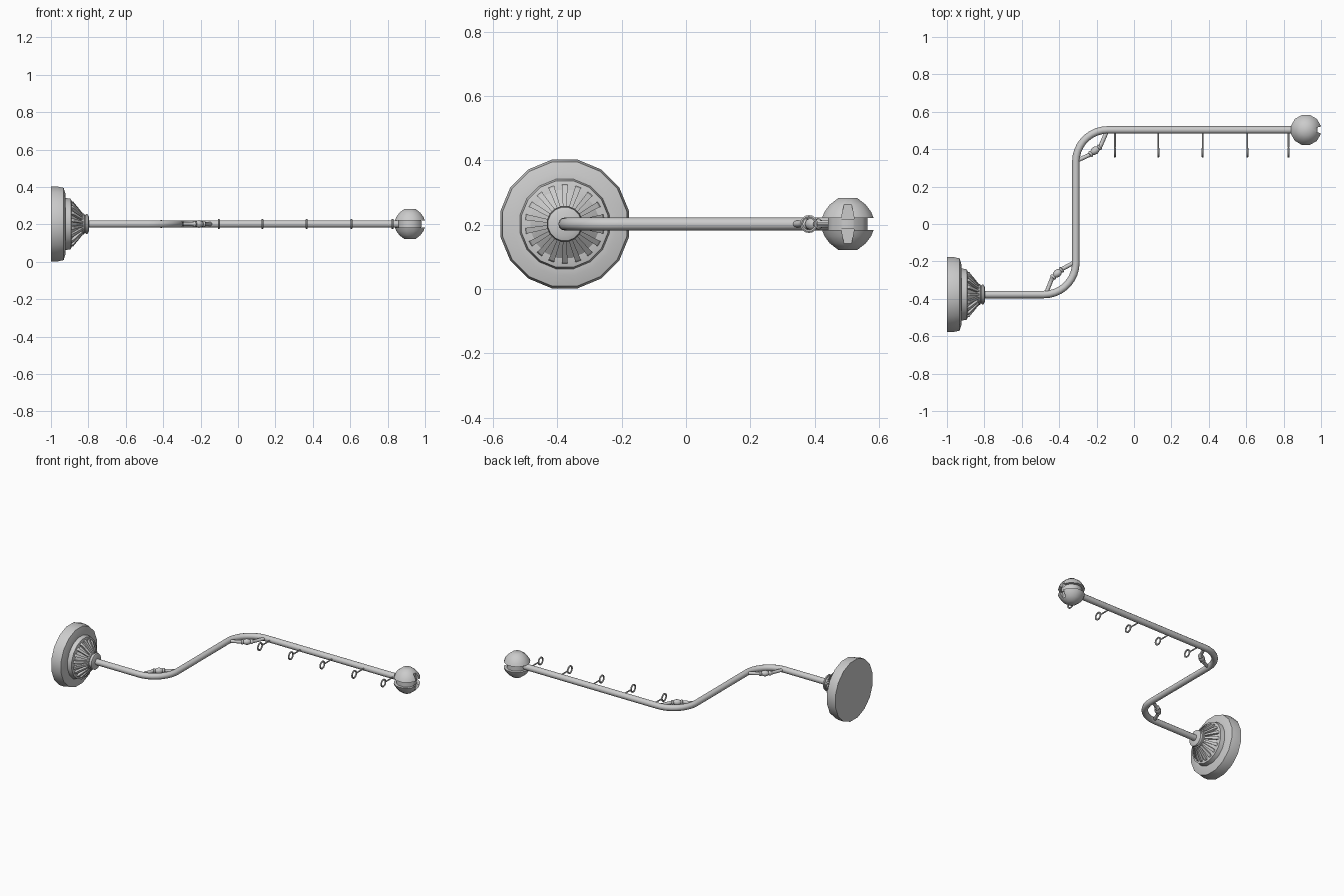
import bpy, bmesh, math
from mathutils import Vector, Matrix

if "Cube" in bpy.data.objects:
    bpy.data.objects.remove(bpy.data.objects["Cube"])

Z = 0.202          # height of the whole rail
BASE_Y = -0.377    # wall plate axis
RAIL_Y = 0.503     # long hanging rail


def smooth(ob, angle=35):
    bpy.ops.object.select_all(action='DESELECT')
    ob.select_set(True)
    bpy.context.view_layer.objects.active = ob
    bpy.ops.object.shade_smooth_by_angle(angle=math.radians(angle))


def add_mesh(name, bm, matrix=Matrix()):
    bmesh.ops.recalc_face_normals(bm, faces=bm.faces)
    bm.transform(matrix)
    me = bpy.data.meshes.new(name)
    bm.to_mesh(me)
    bm.free()
    ob = bpy.data.objects.new(name, me)
    bpy.context.collection.objects.link(ob)
    return ob


def lathe(name, profile, n, matrix, angle=35):
    """Revolve (radius, height) points about local z and cap both ends."""
    bm = bmesh.new()
    rings = []
    for r, h in profile:
        ts = [2 * math.pi * (i + 0.5) / n for i in range(n)]
        rings.append([bm.verts.new((r * math.cos(t), r * math.sin(t), h)) for t in ts])
    for a, b in zip(rings, rings[1:]):
        for i in range(n):
            j = (i + 1) % n
            bm.faces.new((a[i], a[j], b[j], b[i]))
    bm.faces.new(rings[0])
    bm.faces.new(rings[-1])
    ob = add_mesh(name, bm, matrix)
    smooth(ob, angle)
    return ob


def tube(name, pts, radii, sides_res=2, cyclic=False):
    """Round bar through points, with a radius per point."""
    cu = bpy.data.curves.new(name, 'CURVE')
    cu.dimensions = '3D'
    cu.bevel_depth = 1.0
    cu.bevel_resolution = sides_res
    cu.use_fill_caps = True
    sp = cu.splines.new('POLY')
    sp.points.add(len(pts) - 1)
    for p, co, r in zip(sp.points, pts, radii):
        p.co = (*co, 1)
        p.radius = r
    sp.use_cyclic_u = cyclic
    tmp = bpy.data.objects.new(name + "_curve", cu)
    bpy.context.collection.objects.link(tmp)
    deps = bpy.context.evaluated_depsgraph_get()
    me = bpy.data.meshes.new_from_object(tmp.evaluated_get(deps))
    bpy.data.objects.remove(tmp)
    ob = bpy.data.objects.new(name, me)
    bpy.context.collection.objects.link(ob)
    smooth(ob, 50)
    return ob


def arc(cx, cy, r, a0, a1, n=9):
    out = []
    for i in range(n + 1):
        a = math.radians(a0 + (a1 - a0) * i / n)
        out.append((cx + r * math.cos(a), cy + r * math.sin(a), Z))
    return out


# wall plate: stepped disc, cone and collar, revolved about x
to_x = Matrix.Translation((0, BASE_Y, Z)) @ Matrix.Rotation(math.pi / 2, 4, 'Y')
lathe("wall_plate", [(.204, -1), (.204, -.965), (.197, -.932), (.162, -.922), (.142, -.921),
                     (.137, -.893), (.125, -.89), (.108, -.888), (.045, -.837)], 16, to_x, 25)
lathe("collar", [(.046, -.85), (.057, -.836), (.057, -.823), (.05, -.821), (.05, -.815),
                 (.055, -.813), (.053, -.803), (.038, -.797)], 16, to_x, 25)

# raised ribs around the cone
bm = bmesh.new()
for k in range(18):
    rot = Matrix.Rotation(2 * math.pi * k / 18, 4, 'Z')
    rib = [(.09, -.892), (.124, -.892), (.119, -.88), (.056, -.829), (.035, -.835)]
    sides = []
    for s in (-1, 1):
        sides.append([bm.verts.new(rot @ Vector((r, s * (.003 + .05 * r), h))) for r, h in rib])
    bm.faces.new(sides[0])
    bm.faces.new(sides[1])
    for i in range(5):
        j = (i + 1) % 5
        bm.faces.new((sides[0][i], sides[0][j], sides[1][j], sides[1][i]))
add_mesh("cone_ribs", bm, to_x)

# bent rail
R = 0.17
X_MID = -0.311
path = [(-.82, BASE_Y, Z)]
path += arc(X_MID - R, BASE_Y + R, R, -90, 0)
path += arc(X_MID + R, RAIL_Y - R, R, 180, 90)
path += [(.88, RAIL_Y, Z)]
tube("rail", path, [.02] * len(path), 4)

# turned braces on the inside of both bends
def brace(name, a, b, c, d):
    a, b, c, d = (Vector((*p, Z)) for p in (a, b, c, d))
    pts, rad = [a, a.lerp(b, .6)], [.011, .011]
    for t, r in ((0, .011), (.04, .017), (.14, .017), (.2, .012), (.32, .018), (.5, .021),
                 (.68, .018), (.8, .012), (.86, .017), (.96, .017), (1, .011)):
        pts.append(b.lerp(c, t))
        rad.append(r)
    tube(name, pts + [c.lerp(d, .4), d], rad + [.011, .011])


brace("brace_lower", (-.468, -.365), (-.437, -.288), (-.383, -.24), (-.315, -.203))
brace("brace_upper", (-.308, .337), (-.237, .37), (-.18, .415), (-.145, .495))

# hanging rings on thin stems
for i, x in enumerate((-.102, .13, .367, .606, .826)):
    tube(f"hook_stem_{i}", [(x, .495, Z), (x, .408, Z)], [.0045] * 2, 1)
    ring = []
    for k in range(16):
        a = 2 * math.pi * k / 16
        ring.append((x, .382 + .023 * math.cos(a), Z + .023 * math.sin(a)))
    tube(f"hook_ring_{i}", ring, [.0055] * 16, 1, True)

# grooved end ball
half = [(.03, .081), (.058, .06), (.075, .038), (.083, .019), (.064, .019)]
prof = half + [(r, -h) for r, h in reversed(half)]
ball = lathe("end_ball", prof, 12, Matrix.Translation((.919, RAIL_Y, Z)), 40)

# tapered slots cut into the outer side of the ball
for s in (1, -1):
    bm = bmesh.new()
    quad = [(-.02, .015), (.02, .015), (.012, .06), (-.012, .06)]
    ends = [[bm.verts.new((x, y, s * z)) for y, z in quad] for x in (.055, .12)]
    bm.faces.new(ends[0])
    bm.faces.new(ends[1])
    for i in range(4):
        j = (i + 1) % 4
        bm.faces.new((ends[0][i], ends[0][j], ends[1][j], ends[1][i]))
    cutter = add_mesh("slot_cutter", bm, Matrix.Translation((.919, RAIL_Y, Z)))
    cutter.hide_render = True
    cutter.hide_viewport = True
    mod = ball.modifiers.new("slot", 'BOOLEAN')
    mod.operation = 'DIFFERENCE'
    mod.object = cutter
